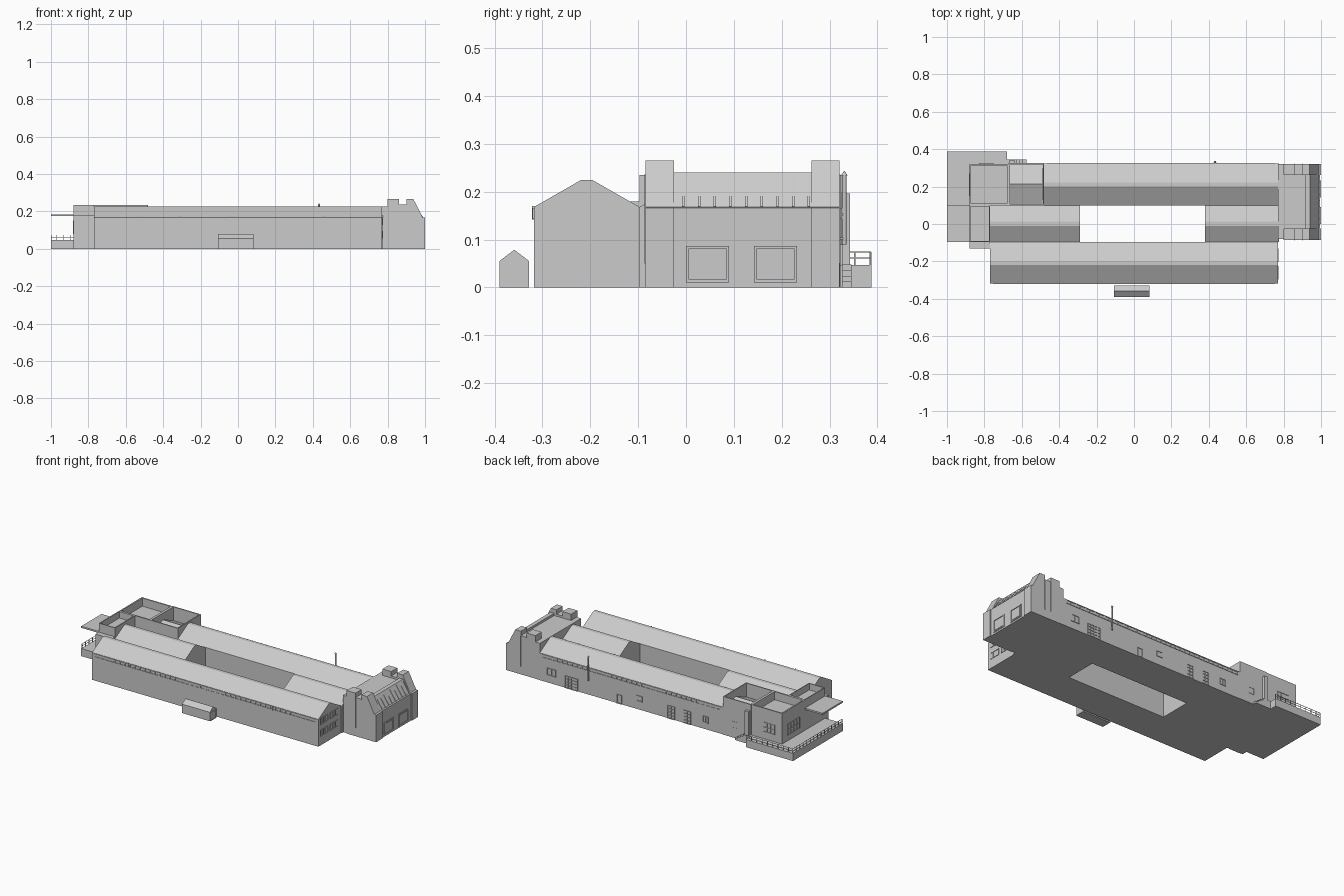
import bpy, bmesh
from mathutils import Vector

if "Cube" in bpy.data.objects:
    bpy.data.objects.remove(bpy.data.objects["Cube"])


def finish(name, bm):
    bmesh.ops.recalc_face_normals(bm, faces=bm.faces[:])
    me = bpy.data.meshes.new(name)
    bm.to_mesh(me)
    bm.free()
    ob = bpy.data.objects.new(name, me)
    bpy.context.collection.objects.link(ob)
    return ob


def add_box(bm, x, y, z):
    verts = bmesh.ops.create_cube(bm, size=1)["verts"]
    for v in verts:
        v.co = Vector([r[0] if c < 0 else r[1] for c, r in zip(v.co, (x, y, z))])
    return verts


def boxes(name, items):
    bm = bmesh.new()
    for x, y, z in items:
        add_box(bm, x, y, z)
    return finish(name, bm)


def prism(name, profile, axis, a, b):
    """Extrude a (horizontal, z) outline along x or y from a to b."""
    bm = bmesh.new()
    pts = [(a, h, z) if axis == "x" else (h, a, z) for h, z in profile]
    face = bm.faces.new([bm.verts.new(p) for p in pts])
    ext = bmesh.ops.extrude_face_region(bm, geom=[face])["geom"]
    move = Vector((b - a, 0, 0)) if axis == "x" else Vector((0, b - a, 0))
    bmesh.ops.translate(bm, vec=move, verts=[g for g in ext if isinstance(g, bmesh.types.BMVert)])
    return finish(name, bm)


def gable(name, x0, x1, y0, y1, eave, ridge, flat=0.011):
    m = (y0 + y1) / 2
    outline = [(y0, 0), (y0, eave), (m - flat, ridge), (m + flat, ridge), (y1, eave), (y1, 0)]
    return prism(name, outline, "x", x0, x1)


def tray(name, x, y, z, rim, depth):
    """Box with a parapet around a sunken roof."""
    bm = bmesh.new()
    add_box(bm, x, y, z)
    bm.normal_update()
    top = max(bm.faces, key=lambda f: f.calc_center_median().z)
    bmesh.ops.inset_region(bm, faces=[top], thickness=rim)
    inner = bmesh.ops.extrude_face_region(bm, geom=[top])["geom"]
    bmesh.ops.translate(bm, vec=(0, 0, -depth), verts=[g for g in inner if isinstance(g, bmesh.types.BMVert)])
    bmesh.ops.delete(bm, geom=[top], context="FACES")
    return finish(name, bm)


def window(name, axis, at, h, z, panes=1, rows=1, t=0.004, proud=0.003):
    """Frame with glazing bars, standing out from a wall at x or y = at."""
    items = []

    def bar(hr, zr):
        wall = tuple(sorted((at - proud * 0.3, at + proud)))
        items.append((wall, hr, zr) if axis == "x" else (hr, wall, zr))
    bar((h[0], h[1]), (z[0], z[0] + t))
    bar((h[0], h[1]), (z[1] - t, z[1]))
    for i in range(panes + 1):
        c = h[0] + (h[1] - h[0] - t) * i / panes
        bar((c, c + t), z)
    for i in range(1, rows):
        c = z[0] + (z[1] - z[0]) * i / rows
        bar(h, (c - t / 3, c + t / 3))
    return boxes(name, items)


# Long gabled wings and the cross wings closing the courtyard
gable("front_wing", -0.77, 0.77, -0.318, -0.097, 0.168, 0.225)
gable("back_wing", -0.48, 0.775, 0.1, 0.323, 0.168, 0.225)
gable("left_cross_wing", -0.77, -0.29, -0.097, 0.1, 0.168, 0.218)
gable("right_cross_wing", 0.38, 0.775, -0.097, 0.1, 0.168, 0.218)

# Window strips below the eaves
for name, y, x0, x1, n in (("front", -0.318, -0.755, 0.755, 44), ("back", 0.323, -0.465, 0.755, 36)):
    p = -0.003 if y < 0 else 0.003
    window(name + "_window_strip", "y", y, (x0, x1), (0.143, 0.166), n, 1, 0.005, p)
boxes("front_downpipes", [((x, x + 0.005), (-0.322, -0.317), (0.142, 0.17)) for x in (-0.525, -0.315, -0.035, 0.457)])

# Gable windows on the right end of the front wing
for i, z in enumerate(((0.056, 0.095), (0.128, 0.167))):
    for j, y in enumerate((-0.298, -0.204)):
        window(f"gable_window_{i}_{j}", "x", 0.77, (y, y + 0.073), z, 3, 1, 0.003, 0.003)

# Small gabled hut in front
gable("front_hut", -0.107, 0.082, -0.39, -0.328, 0.055, 0.078, 0.001)
window("hut_door", "x", 0.082, (-0.386, -0.332), (0.0, 0.052), 1, 1, 0.003, 0.002)

# Entrance block: connecting strip, hall with sloped roof, end towers
boxes("entrance_link", [((0.77, 0.805), (-0.08, 0.322), (0, 0.226))])
prism("entrance_hall", [(0.8, 0), (0.8, 0.226), (0.915, 0.226), (0.915, 0.24), (0.94, 0.24),
                        (0.986, 0.168), (0.995, 0.166), (0.995, 0)], "y", -0.03, 0.27)
tower = [(0.8, 0), (0.8, 0.265), (0.86, 0.265), (0.86, 0.238), (0.9, 0.238), (0.9, 0.265),
         (0.938, 0.265), (0.988, 0.168), (1.0, 0.166), (1.0, 0)]
for name, y0, y1 in (("front", -0.085, -0.025), ("back", 0.262, 0.321)):
    prism(name + "_tower", tower, "y", y0, y1)
    edge = y0 if y0 < 0 else y1
    boxes(name + "_tower_strips", [((x, x + 0.004), (edge - 0.002, edge + 0.002), (0.05, 0.236)) for x in (0.858, 0.9)])

# Ribs on the sloped hall roof, then the two big square doors
for i in range(9):
    y = -0.008 + i * 0.0328
    prism(f"roof_rib_{i}", [(0.936, 0.23), (0.942, 0.237), (0.99, 0.169), (0.98, 0.165)], "y", y, y + 0.005)
for i, y in enumerate((0.0, 0.142)):
    window(f"square_door_frame_{i}", "x", 0.995, (y, y + 0.09), (0.01, 0.087), 1, 1, 0.006, 0.004)
    boxes(f"square_door_{i}", [((0.99, 0.997), (y + 0.012, y + 0.078), (0.02, 0.077))])

# Flat-roofed blocks with parapets at the left end
tray("corner_block", (-0.88, -0.67), (0.1, 0.322), (0, 0.235), 0.012, 0.05)
tray("stair_block", (-0.67, -0.48), (0.1, 0.325), (0, 0.235), 0.01, 0.085)
prism("stair_block_roof", [(0.108, 0.14), (0.108, 0.15), (0.215, 0.195), (0.317, 0.15), (0.317, 0.14)],
      "x", -0.662, -0.488)
tray("left_block", (-0.88, -0.77), (-0.097, 0.1), (0, 0.235), 0.008, 0.04)
boxes("left_porch", [((-0.88, -0.77), (-0.13, -0.095), (0, 0.18))])
window("left_porch_door", "y", -0.13, (-0.86, -0.785), (0, 0.042), 2, 1, 0.003, -0.002)

# Canopy, terrace and its railing
boxes("canopy", [((-1, -0.87), (-0.097, 0.1), (0.174, 0.184))])
boxes("terrace", [((-1, -0.87), (-0.097, 0.388), (0, 0.047)), ((-0.88, -0.68), (0.31, 0.388), (0, 0.047))])
posts = [((-0.999, -0.996), (y, y + 0.003), (0.045, 0.074))
         for y in [-0.095 + i * 0.0343 for i in range(15)]]
posts += [((x, x + 0.003), (0.384, 0.387), (0.045, 0.074)) for x in [-0.97 + i * 0.036 for i in range(9)]]
rails = [((-0.999, -0.997), (-0.095, 0.387), (z, z + 0.002)) for z in (0.06, 0.073)]
rails += [((-0.999, -0.68), (0.385, 0.387), (z, z + 0.002)) for z in (0.06, 0.073)]
boxes("terrace_railing", posts + rails)

# Steps up to the terrace and the slim service shaft beside them
boxes("terrace_steps", [((-0.69, -0.575 - i * 0.018), (0.32, 0.346), (0, 0.012 * (i + 1))) for i in range(4)])
boxes("service_shaft", [((-0.665, -0.64), (0.32, 0.343), (0, 0.196))])

# Windows and doors of the back wall
window("corner_window", "y", 0.322, (-0.83, -0.75), (0.09, 0.15), 3, 2)
window("corner_side_window", "x", -0.88, (0.15, 0.27), (0.08, 0.15), 4, 2, 0.004, -0.003)
for i, (x, w, z0, z1, n, r) in enumerate(((0.66, 0.06, 0.045, 0.09, 2, 1), (0.51, 0.09, 0.0, 0.075, 4, 4),
                                          (0.21, 0.035, 0.0, 0.055, 1, 1), (0.07, 0.04, 0.05, 0.085, 1, 1),
                                          (-0.15, 0.05, 0.0, 0.08, 2, 4), (-0.26, 0.05, 0.0, 0.08, 2, 4),
                                          (-0.38, 0.04, 0.04, 0.08, 2, 1), (-0.58, 0.04, 0.06, 0.1, 2, 1))):
    window(f"back_opening_{i}", "y", 0.324, (x, x + w), (z0, z1), n, r)

# Flue pipe with a conical cap on the back wall
bm = bmesh.new()
for r1, r2, z0, z1 in ((0.0045, 0.0045, 0.09, 0.236), (0.007, 0.001, 0.234, 0.243)):
    vs = bmesh.ops.create_cone(bm, cap_ends=True, segments=12, radius1=r1, radius2=r2, depth=z1 - z0)["verts"]
    bmesh.ops.translate(bm, vec=(0.433, 0.331, (z0 + z1) / 2), verts=vs)
finish("flue_pipe", bm)
boxes("flue_brackets", [((0.43, 0.436), (0.32, 0.331), (z, z + 0.004)) for z in (0.1, 0.15)])
